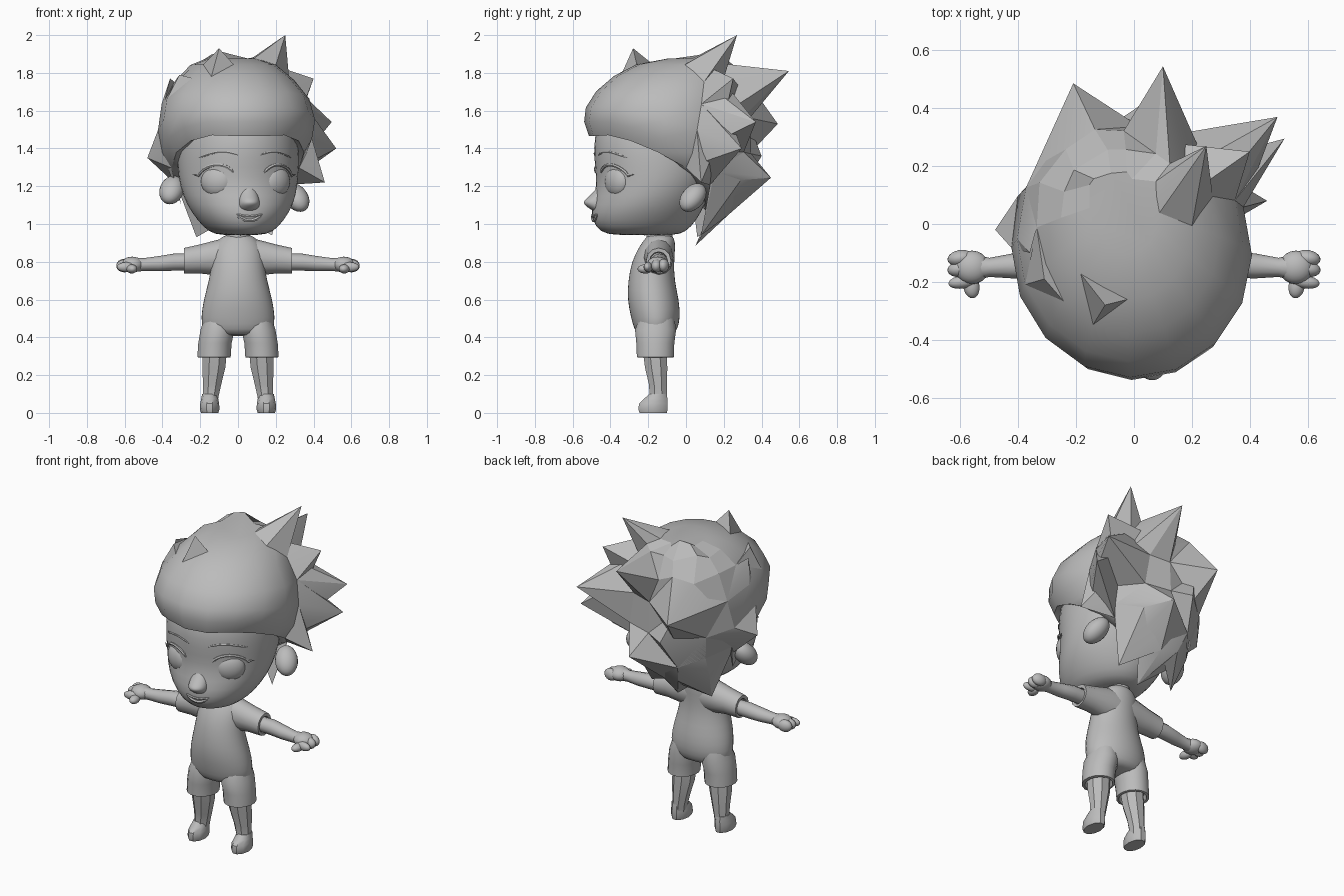
import bpy, bmesh, random
from math import sin, cos, pi, radians
from mathutils import Vector, Matrix
from mathutils.bvhtree import BVHTree

random.seed(4)
if "Cube" in bpy.data.objects:
    bpy.data.objects.remove(bpy.data.objects["Cube"])

grey = bpy.data.materials.new("clay_grey")
grey.use_nodes = True
grey.diffuse_color = (0.5, 0.5, 0.5, 1)
grey.node_tree.nodes["Principled BSDF"].inputs["Base Color"].default_value = (0.5, 0.5, 0.5, 1)

# The head is turned a little to its left about the neck
NECK = Matrix.Translation((0, -0.14, 0))
TURN = NECK @ Matrix.Rotation(radians(10), 4, 'Z') @ NECK.inverted()


def make(name, bm, head=False, sharp=45, subdiv=0):
    """Turn a bmesh into a shaded grey object."""
    bmesh.ops.recalc_face_normals(bm, faces=bm.faces[:])
    for f in bm.faces:
        f.smooth = sharp > 0
    for e in bm.edges:
        e.smooth = e.calc_face_angle(0) < radians(sharp)
    me = bpy.data.meshes.new(name)
    bm.to_mesh(me)
    bm.free()
    me.materials.append(grey)
    ob = bpy.data.objects.new(name, me)
    bpy.context.collection.objects.link(ob)
    if head:
        ob.matrix_world = TURN
    if subdiv:
        mod = ob.modifiers.new("Smooth", 'SUBSURF')
        mod.levels = mod.render_levels = subdiv
    return ob


def loft(rings):
    """Skin a list of equal rings and close both ends."""
    bm = bmesh.new()
    rows = [[bm.verts.new(p) for p in r] for r in rings]
    n = len(rows[0])
    for a, b in zip(rows, rows[1:]):
        for i in range(n):
            j = (i + 1) % n
            bm.faces.new((a[i], a[j], b[j], b[i]))
    bm.faces.new(rows[0])
    bm.faces.new(rows[-1])
    return bm


def ring(yf, yb, hw, zf, zb=None, lift=0, x=0, n=16):
    """Oval from a front point to a back point, optionally tilted and lifted at the sides."""
    zb = zf if zb is None else zb
    pts = []
    for i in range(n):
        t = 2 * pi * (i + 0.5) / n
        k = (1 - cos(t)) / 2
        pts.append(Vector((x + hw * sin(t), yf + (yb - yf) * k,
                           zf + (zb - zf) * k + lift * abs(sin(t)))))
    return pts


def side_ring(x, y, z, ry, rz, n=12):
    return [Vector((x, y + ry * cos(2 * pi * i / n), z + rz * sin(2 * pi * i / n))) for i in range(n)]


def ball(name, loc, scale, rot=0, tilt=0, head=False):
    bm = bmesh.new()
    m = (Matrix.Translation(loc) @ Matrix.Rotation(rot, 4, 'Z') @ Matrix.Rotation(tilt, 4, 'X')
         @ Matrix.Diagonal((*scale, 1)))
    bmesh.ops.create_uvsphere(bm, u_segments=20, v_segments=12, radius=1, matrix=m)
    return make(name, bm, head)


def tube(name, path, radii):
    """Thin tapered strand that follows points on the face."""
    rings = []
    for i, p in enumerate(path):
        d = path[min(i + 1, len(path) - 1)] - path[max(i - 1, 0)]
        q = d.to_track_quat('Z', 'Y')
        rings.append([p + q @ Vector((cos(a * pi / 3), sin(a * pi / 3), 0)) * radii[i] for a in range(6)])
    make(name, loft(rings), head=True)


# Head and neck
head = make("head", loft([ring(f, b, w, z, n=24) for z, f, b, w in [
    (0.94, -0.38, -0.06, 0.1), (0.955, -0.46, 0.0, 0.17), (1.02, -0.505, 0.06, 0.23),
    (1.1, -0.505, 0.1, 0.285), (1.2, -0.475, 0.15, 0.315), (1.3, -0.485, 0.2, 0.325),
    (1.4, -0.495, 0.22, 0.325), (1.52, -0.48, 0.24, 0.31), (1.6, -0.4, 0.2, 0.25)]]),
    head=True, sharp=180, subdiv=1)
make("neck", loft([ring(-0.21, -0.07, 0.065, z) for z in (0.86, 0.92, 1.0)]))

# Face details are placed on the head surface
bpy.context.view_layer.update()
surface = BVHTree.FromObject(head, bpy.context.evaluated_depsgraph_get())


def on_face(x, z, out=0.0):
    hit = surface.ray_cast(Vector((x, -2, z)), Vector((0, 1, 0)))[0]
    return hit - Vector((0, out, 0))


for s, side in ((-1, "right"), (1, "left")):
    eye = on_face(s * 0.163, 1.225)
    ball(side + "_eye", eye + Vector((-s * 0.005, 0.035, 0)), (0.088, 0.052, 0.084), s * 0.5, head=True)
    # Upper eyelid and lash with an outer flick
    lash = [on_face(s * (0.163 - 0.093 * cos(a)), 1.228 + 0.085 * sin(a), 0.003)
            for a in [radians(d) for d in range(30, 161, 13)]]
    lash.append(on_face(s * 0.278, 1.262, 0.02))
    tube(side + "_lash", lash, [0.003] + [0.009] * (len(lash) - 2) + [0.001])
    brow = [on_face(s * (0.06 + 0.19 * k / 8), 1.35 + 0.032 * sin(pi * (0.15 + 0.85 * k / 8)))
            for k in range(9)]
    tube(side + "_brow", brow, [0.002] + [0.006] * 7 + [0.001])
    ball(side + "_ear", (s * 0.335, -0.02, 1.16 - s * 0.02), (0.065, 0.058, 0.09), s * 0.5,
         radians(-45), head=True)

# Nose and mouth
make("nose", loft([ring(f, -0.4, w, z, n=12) for z, f, w in [
    (1.06, -0.485, 0.04), (1.085, -0.525, 0.06), (1.115, -0.562, 0.058),
    (1.145, -0.52, 0.055), (1.19, -0.478, 0.045), (1.23, -0.45, 0.03)]]), head=True, sharp=180, subdiv=2)
for name, mid, r in (("upper_lip", 1.04, 0.007), ("lower_lip", 1.018, 0.010)):
    path = [on_face(0.07 * u, mid + (1.052 - mid) * u * u) for u in [k / 5 for k in range(-5, 6)]]
    tube(name, path, [0.002] + [r] * 9 + [0.002])

# Swept hair mass: smooth in front, faceted behind
hair_rings = [ring(*r) for r in [
    (-0.44, 0.14, 0.30, 1.47, 1.03, 0.10), (-0.515, 0.25, 0.35, 1.45, 1.03, 0.10),
    (-0.54, 0.31, 0.395, 1.53, 1.14, 0.08), (-0.53, 0.34, 0.415, 1.61, 1.34, 0.05),
    (-0.475, 0.35, 0.39, 1.70, 1.56, 0.02), (-0.38, 0.33, 0.315, 1.785, 1.73, 0),
    (-0.26, 0.28, 0.225, 1.845, 1.84, 0), (-0.1, 0.2, 0.12, 1.875, 1.885, 0)]]
for r in hair_rings[1:]:
    for p in r:
        if p.y > 0.1:
            p += Vector([random.uniform(-0.025, 0.025) for _ in range(3)])
hair = make("hair", loft(hair_rings), head=True, sharp=50)
for f in hair.data.polygons:
    f.use_smooth = f.center.y < 0.1
hair_points = [TURN @ p for r in hair_rings[1:] for p in r]


def lock(name, root, tip, count):
    """Pointed lock: the hull of a tip and the hair points nearest its root."""
    root = Vector(root)
    near = sorted(hair_points, key=lambda p: (p - root).length)[:count]
    bm = bmesh.new()
    for p in near + [Vector(tip)]:
        bm.verts.new(p)
    bmesh.ops.convex_hull(bm, input=bm.verts[:])
    bmesh.ops.delete(bm, geom=[v for v in bm.verts if not v.link_faces], context='VERTS')
    make(name, bm, sharp=20)


# Hair locks: root, tip, number of hair points joined
for k, (root, tip, count) in enumerate([
    ((0.2, 0.13, 1.82), (0.25, 0.27, 2.0), 8),
    ((0.1, 0.28, 1.66), (0.10, 0.545, 1.81), 8),
    ((-0.22, 0.25, 1.53), (-0.21, 0.486, 1.53), 8),
    ((0.28, 0.2, 1.54), (0.496, 0.37, 1.54), 9),
    ((0.34, 0.13, 1.4), (0.52, 0.295, 1.4), 8),
    ((0.33, 0.08, 1.27), (0.46, 0.08, 1.22), 6),
    ((0.28, 0.16, 1.68), (0.40, 0.25, 1.77), 7),
    ((0.08, 0.3, 1.24), (0.08, 0.45, 1.245), 8),
    ((-0.12, 0.3, 1.36), (-0.1, 0.4, 1.36), 6),
    ((-0.36, 0.02, 1.36), (-0.48, -0.02, 1.35), 7),
    ((-0.36, 0.0, 1.62), (-0.36, -0.1, 1.77), 4),
    ((-0.3, -0.15, 1.70), (-0.31, -0.19, 1.79), 4),
    ((-0.13, -0.24, 1.82), (-0.10, -0.28, 1.93), 4),
    ((-0.35, 0.0, 1.32), (-0.30, -0.03, 1.1), 4),
    ((-0.2, 0.2, 1.1), (-0.22, 0.06, 0.93), 6),
    ((0.18, 0.22, 1.1), (0.18, 0.08, 0.94), 6),
    ((0, 0.25, 1.08), (0.02, 0.05, 0.885), 7)]):
    lock("hair_lock_%d" % (k + 1), root, tip, count)

# Shirt and hips
make("torso", loft([ring(f, b, w, z, n=20) for z, f, b, w in [
    (0.405, -0.25, -0.07, 0.15), (0.44, -0.275, -0.045, 0.19), (0.5, -0.292, -0.028, 0.2),
    (0.6, -0.313, -0.035, 0.185), (0.7, -0.308, -0.06, 0.155), (0.8, -0.29, -0.062, 0.14),
    (0.88, -0.25, -0.055, 0.135), (0.925, -0.215, -0.06, 0.095), (0.945, -0.2, -0.08, 0.068)]]),
    sharp=180, subdiv=1)

for s, side in ((-1, "right"), (1, "left")):
    # Sleeve with a turned-in hem, then the bare arm
    make(side + "_sleeve", loft([side_ring(s * x, -0.145, z, ry, rz) for x, z, ry, rz in [
        (0.04, 0.825, 0.08, 0.105), (0.11, 0.822, 0.078, 0.094), (0.2, 0.815, 0.069, 0.077),
        (0.285, 0.805, 0.066, 0.068), (0.283, 0.803, 0.048, 0.05), (0.25, 0.803, 0.044, 0.046)]]))
    make(side + "_arm", loft([side_ring(s * x, y, z, ry, rz) for x, y, z, ry, rz in [
        (0.24, -0.14, 0.80, 0.042, 0.044), (0.34, -0.14, 0.798, 0.046, 0.045),
        (0.42, -0.145, 0.79, 0.043, 0.04), (0.5, -0.15, 0.785, 0.033, 0.034),
        (0.55, -0.15, 0.785, 0.045, 0.038)]]))
    # Loosely curled hand
    ball(side + "_palm", (s * 0.56, -0.15, 0.785), (0.06, 0.058, 0.042))
    for name, x, y, z, sc in (("index", 0.592, -0.2, 0.772, (0.05, 0.023, 0.026)),
                              ("middle", 0.6, -0.155, 0.778, (0.045, 0.028, 0.034)),
                              ("little", 0.6, -0.118, 0.78, (0.045, 0.028, 0.036)),
                              ("thumb", 0.562, -0.215, 0.762, (0.028, 0.042, 0.024))):
        ball(side + "_" + name + "_finger", (s * x, y, z), sc, rot=s * -0.15)

    # Shorts leg
    make(side + "_shorts_leg", loft([ring(f, b, w, z, x=s * x) for z, f, b, w, x in [
        (0.33, -0.23, -0.09, 0.07, 0.125), (0.292, -0.245, -0.075, 0.075, 0.125),
        (0.295, -0.262, -0.062, 0.09, 0.127), (0.37, -0.265, -0.06, 0.09, 0.122),
        (0.44, -0.272, -0.05, 0.092, 0.108), (0.5, -0.25, -0.06, 0.08, 0.1)]]))
    # Low-poly shin and shoe
    make(side + "_shin", loft([ring(f, b, w, z, x=s * x, n=8) for z, f, b, w, x in [
        (0.34, -0.235, -0.098, 0.07, 0.122), (0.24, -0.222, -0.094, 0.066, 0.128),
        (0.15, -0.2, -0.097, 0.052, 0.137), (0.08, -0.195, -0.098, 0.043, 0.144),
        (0.04, -0.2, -0.1, 0.042, 0.147)]]), sharp=30)
    make(side + "_foot", loft([ring(f, b, w, z, x=s * 0.15, n=10) for z, f, b, w in [
        (0.0, -0.25, -0.098, 0.046), (0.02, -0.257, -0.093, 0.052), (0.05, -0.252, -0.093, 0.05),
        (0.075, -0.225, -0.095, 0.045), (0.1, -0.195, -0.1, 0.04)]]), sharp=35)
